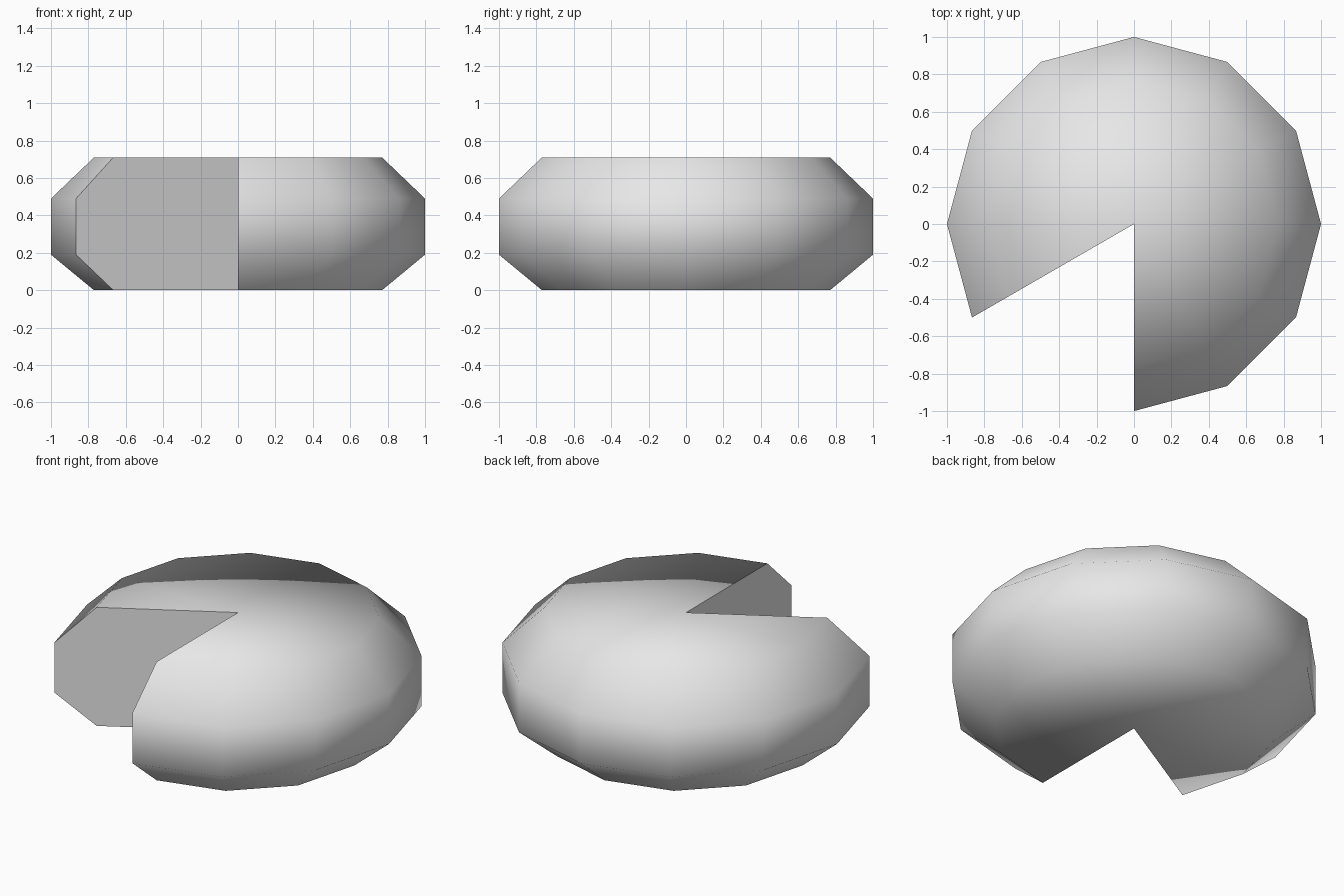
import bpy
from math import radians, sin, cos
from mathutils import Vector

cube = bpy.data.objects.get("Cube")
if cube:
    bpy.data.objects.remove(cube)

HEIGHT = 0.71
SEGMENTS = 10                # twelve-sided wheel with two segments cut out
START, STEP = -90, 30
# Rim profile from bottom to top: radius, height, tilt of the surface
PROFILE = [(0.77, 0, -45), (1, 0.19, -22), (1, 0.49, 22), (0.77, HEIGHT, 45)]

grey = bpy.data.materials.new("light grey")
grey.use_nodes = True
colour = (0.8, 0.8, 0.8, 1)
grey.diffuse_color = colour
grey.node_tree.nodes["Principled BSDF"].inputs["Base Color"].default_value = colour


def polar(radius, degrees, z):
    a = radians(degrees)
    return Vector((radius * cos(a), radius * sin(a), z))


def add_object(name, verts, faces):
    mesh = bpy.data.meshes.new(name)
    mesh.from_pydata(verts, [], faces)
    mesh.materials.append(grey)
    obj = bpy.data.objects.new(name, mesh)
    bpy.context.collection.objects.link(obj)
    return mesh


# Rounded rind: the profile swept around the axis, with fans on top and bottom
verts = [Vector((0, 0, 0)), Vector((0, 0, HEIGHT))]
normals = [Vector((0, 0, -1)), Vector((0, 0, 1))]
for i in range(SEGMENTS + 1):
    angle = START + i * STEP
    lean = STEP / 2 if i == 0 else -STEP / 2 if i == SEGMENTS else 0
    for radius, z, tilt in PROFILE:
        verts.append(polar(radius, angle, z))
        up = 90 - abs(tilt) if abs(tilt) > 30 else abs(tilt)
        side = 1 if tilt > 0 else -1
        normals.append(polar(cos(radians(up)), angle + lean, side * sin(radians(up))))

faces = []
rows = len(PROFILE)
for i in range(SEGMENTS):
    a = 2 + i * rows
    b = a + rows
    faces.append((0, b, a))
    faces += [(a + k, b + k, b + k + 1, a + k + 1) for k in range(rows - 1)]
    faces.append((1, a + rows - 1, b + rows - 1))

rind = add_object("wheel_rind", verts, faces)
rind.shade_smooth()
rind.normals_split_custom_set_from_vertices([n.normalized() for n in normals])

# Flat walls of the cut wedge
for name, angle, flip in (("left_cut_face", START, False),
                          ("right_cut_face", START + SEGMENTS * STEP, True)):
    outline = [Vector((0, 0, 0))]
    outline += [polar(r, angle, z) for r, z, _ in PROFILE]
    outline.append(Vector((0, 0, HEIGHT)))
    order = list(range(len(outline)))
    add_object(name, outline, [order[::-1] if flip else order])
